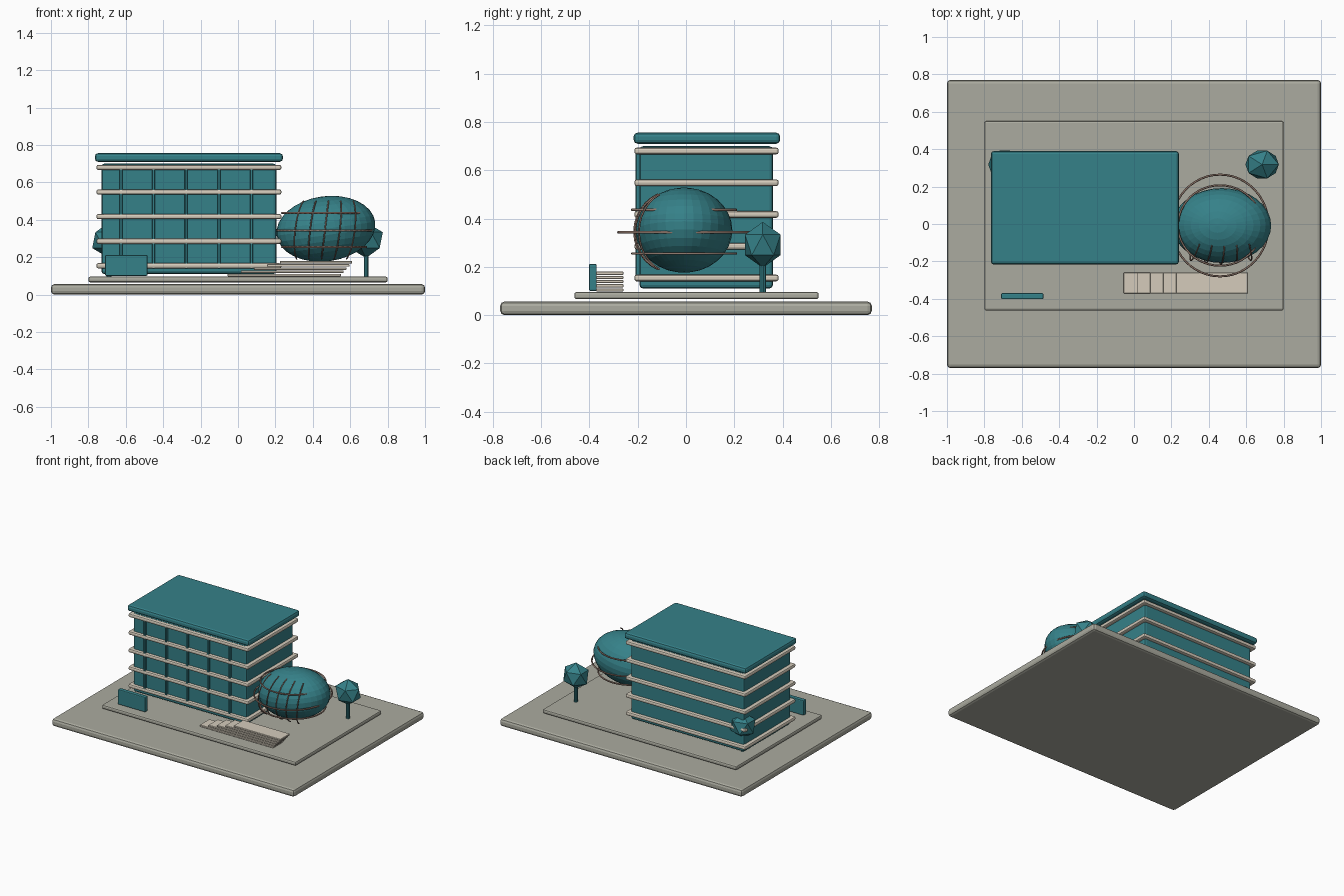
import bpy, math
from mathutils import Matrix

if "Cube" in bpy.data.objects:
    bpy.data.objects.remove(bpy.data.objects["Cube"])


def material(name, rgb):
    m = bpy.data.materials.new(name)
    m.diffuse_color = (*rgb, 1)
    m.use_nodes = True
    m.node_tree.nodes["Principled BSDF"].inputs["Base Color"].default_value = m.diffuse_color
    return m


TEAL = material("teal", (0.036, 0.22, 0.25))
STONE = material("grey stone", (0.41, 0.41, 0.35))
CREAM = material("cream concrete", (0.66, 0.60, 0.50))
COPPER = material("dull copper", (0.30, 0.20, 0.16))


def finish(name, mat):
    ob = bpy.context.object
    ob.name = name
    ob.data.materials.append(mat)
    return ob


def box(name, x, y, z, mat, bevel=0.0, segments=2):
    """Box from (min, max) pairs, with optional rounded edges."""
    bpy.ops.mesh.primitive_cube_add(size=1)
    ob = finish(name, mat)
    mid = [(a + b) / 2 for a, b in (x, y, z)]
    size = [b - a for a, b in (x, y, z)]
    ob.data.transform(Matrix.Diagonal((*size, 1)))
    ob.location = mid
    if bevel:
        mod = ob.modifiers.new("rounded", 'BEVEL')
        mod.width = bevel
        mod.segments = segments
    return ob


def wire(name, points, radius, cyclic=False):
    """Round rod through a list of points."""
    cu = bpy.data.curves.new(name, 'CURVE')
    cu.dimensions = '3D'
    cu.bevel_depth = radius
    cu.bevel_resolution = 1
    cu.use_fill_caps = True
    sp = cu.splines.new('POLY')
    sp.points.add(len(points) - 1)
    for p, co in zip(sp.points, points):
        p.co = (*co, 1)
    sp.use_cyclic_u = cyclic
    cu.materials.append(COPPER)
    ob = bpy.data.objects.new(name, cu)
    bpy.context.collection.objects.link(ob)
    return ob


# Ground slab and podium
box("ground_slab", (-1, 1), (-0.77, 0.77), (0.0, 0.056), STONE, 0.018)
box("podium", (-0.8, 0.8), (-0.463, 0.55), (0.066, 0.096), STONE, 0.01)

# Main block, roof and floor bands
box("building_body", (-0.73, 0.205), (-0.193, 0.36), (0.11, 0.70), TEAL, 0.015)
box("roof_slab", (-0.765, 0.24), (-0.217, 0.39), (0.71, 0.756), TEAL, 0.016)
for i in range(5):
    z = 0.154 + i * 0.1315
    box(f"floor_band_{i + 1}", (-0.757, 0.232), (-0.214, 0.384),
        (z - 0.014, z + 0.014), CREAM, 0.01)

# Vertical fins on the front
for i in range(5):
    x = -0.626 + i * 0.1745
    box(f"front_fin_{i + 1}", (x - 0.008, x + 0.008), (-0.209, -0.18),
        (0.14, 0.69), TEAL, 0.003, 1)

# Entrance steps, stacked from wide to narrow
for i in range(5):
    z = 0.098 + i * 0.0172
    box(f"step_{i + 1}", (-0.055 + i * 0.07, 0.55 + i * 0.015),
        (-0.372, -0.26), (z, z + 0.013), CREAM, 0.002, 1)

# Tilted egg-shaped hall
EGG = (0.47, -0.008, 0.352)
bpy.ops.mesh.primitive_uv_sphere_add(segments=32, ring_count=16, radius=1)
egg = finish("egg_hall", TEAL)
egg.data.transform(Matrix.Rotation(math.radians(-8), 4, 'Y')
                   @ Matrix.Diagonal((0.266, 0.2, 0.174, 1)))
egg.location = EGG

# Horizontal hoops round the hall
for i, (z, rx, ry) in enumerate(((0.255, 0.225, 0.215), (0.343, 0.26, 0.272),
                                 (0.436, 0.225, 0.215))):
    pts = [(0.46 + rx * math.cos(a), EGG[1] + ry * math.sin(a), z)
           for a in (k * math.tau / 48 for k in range(48))]
    wire(f"hoop_{i + 1}", pts, 0.0055, True)

# Bowed ribs on the front of the hall
for i in range(5):
    u = (i - 2) / 2
    pts = []
    for k in range(13):
        a = math.radians(-66 + 11 * k)
        pts.append((0.465 + u * (0.115 + 0.045 * math.cos(a)) + 0.02 * math.sin(a),
                    -0.05 - 0.165 * math.cos(a) * (1 - 0.12 * u * u),
                    0.345 + 0.17 * math.sin(a)))
    wire(f"rib_{i + 1}", pts, 0.004)

# Two faceted trees
for side, x in (("right", 0.685), ("left", -0.69)):
    bpy.ops.mesh.primitive_cylinder_add(vertices=10, radius=0.013, depth=0.13,
                                        location=(x, 0.318, 0.16))
    finish(f"tree_trunk_{side}", TEAL)
    bpy.ops.mesh.primitive_ico_sphere_add(subdivisions=1, radius=1,
                                          location=(x, 0.318, 0.291))
    crown = finish(f"tree_crown_{side}", TEAL)
    crown.data.transform(Matrix.Diagonal((0.1, 0.087, 0.095, 1)))

# Free-standing sign panel
box("sign_panel", (-0.71, -0.484), (-0.402, -0.37), (0.1, 0.212), TEAL, 0.006)
